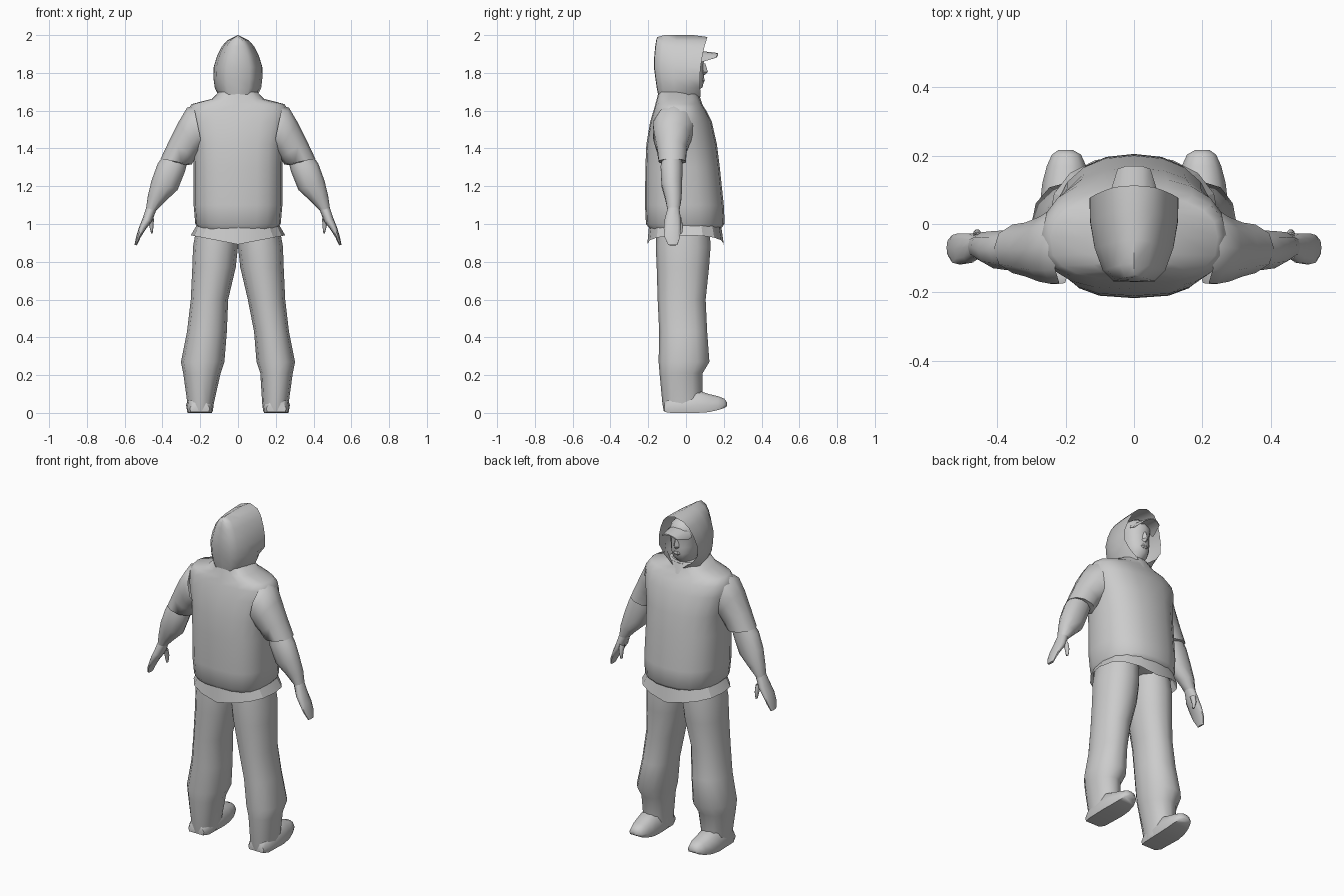
import bpy, bmesh, math
from mathutils import Vector

grey = bpy.data.materials.new("plain_grey")
grey.diffuse_color = (0.6, 0.6, 0.6, 1)


def finish(name, bm, angle=35):
    bmesh.ops.remove_doubles(bm, verts=bm.verts, dist=.0005)
    bmesh.ops.recalc_face_normals(bm, faces=bm.faces)
    me = bpy.data.meshes.new(name)
    bm.to_mesh(me)
    bm.free()
    me.materials.append(grey)
    ob = bpy.data.objects.new(name, me)
    bpy.context.collection.objects.link(ob)
    bpy.ops.object.select_all(action='DESELECT')
    ob.select_set(True)
    bpy.context.view_layer.objects.active = ob
    bpy.ops.object.shade_smooth_by_angle(angle=math.radians(angle))
    return ob


def loft(name, rings, closed=True, caps=(True, True), angle=35):
    bm = bmesh.new()
    vs = [[bm.verts.new(p) for p in r] for r in rings]
    n = len(rings[0])
    for a, b in zip(vs, vs[1:]):
        for i in range(n if closed else n - 1):
            j = (i + 1) % n
            bm.faces.new((a[i], a[j], b[j], b[i]))
    if caps[0]:
        bm.faces.new(vs[0])
    if caps[1]:
        bm.faces.new(vs[-1])
    return finish(name, bm, angle)


def ring(a, b, y0, y1, n=10, power=2.4, back=None):
    """Rounded section whose width runs a -> b in the xz plane, depth y0 -> y1."""
    a, b = Vector((a[0], 0, a[1])), Vector((b[0], 0, b[1]))
    mid, half, pts = (a + b) / 2, (b - a) / 2, []
    for i in range(n):
        t = 2 * math.pi * i / n
        c, s = math.cos(t), math.sin(t)
        p = back if back and s < -1e-6 else power
        u = math.copysign(abs(c) ** (2 / p), c)
        v = math.copysign(abs(s) ** (2 / p), s)
        pts.append(mid + half * u + Vector((0, (y0 + y1) / 2 + v * (y1 - y0) / 2, 0)))
    return pts


# Shirt body, squarer at the back: z, half width, back, front
body = [(0.965, .20, -.185, .175), (1.0, .226, -.212, .205), (1.1, .235, -.217, .2),
        (1.3, .235, -.215, .179), (1.42, .24, -.21, .164), (1.54, .268, -.19, .137),
        (1.60, .27, -.172, .107), (1.635, .245, -.162, .085), (1.662, .14, -.155, .075),
        (1.70, .10, -.145, .06)]
loft("shirt", [ring((-w, z), (w, z), y0, y1, 20, 2.3, 2.8) for z, w, y0, y1 in body], angle=50)

# Flared hem, dipping at the middle of front and back
top = ring((-.215, 1.0), (.215, 1.0), -.195, .185, 16)
low = ring((-.25, .94), (.25, .94), -.205, .2, 16)
for p in low:
    p.z -= .048 * (1 - abs(p.x) / .25)
loft("shirt_hem", [top, low], caps=(False, False), angle=25)

# Hood shell, open to the +y side and gathered under the chin:
# z, half width, back, front, width of the opening
hood = [(1.672, .10, -.145, .078, .3), (1.72, .124, -.155, .075, .75),
        (1.77, .13, -.162, .073, 1), (1.83, .129, -.17, .077, 1),
        (1.89, .111, -.168, .087, 1), (1.94, .086, -.163, .098, 1),
        (1.972, .057, -.158, .108, 1), (1.99, 0, -.152, .113, 1)]
shape = [(1, 1), (.99, .72), (.89, .4), (.71, .14), (.47, .01), (0, 0)]
rows = []
for z, w, y0, y1, gap in hood:
    half = [(w * u * (gap if v == 1 else 1), y0 + (y1 - y0) * v,
             z + (.01 if z > 1.98 and .1 < v < .9 else 0)) for u, v in shape]
    rows.append(half + [(-x, y, k) for x, y, k in half[-2::-1]])
loft("hood", rows, closed=False, caps=(False, False), angle=60)

# Collar closing the hood below the chin
loft("collar", [ring((-.13, 1.63), (.13, 1.63), -.15, .088, 12),
                ring((-.095, 1.69), (.095, 1.69), -.14, .068, 12)], caps=(False, True), angle=50)

# Head with chin and brow: z, half width, front
head = [(1.69, .052, .055), (1.705, .05, .065), (1.725, .06, .088), (1.76, .072, .095),
        (1.80, .076, .095), (1.85, .078, .093), (1.88, .08, .1), (1.92, .07, .09),
        (1.95, .035, .05)]
loft("head", [ring((-w, z), (w, z), -.08, y, 12, 2.1) for z, w, y in head],
     caps=(False, True), angle=55)
loft("nose", [ring((-w, z), (w, z), .07, y, 4, 2)
              for z, w, y in [(1.79, .016, .1), (1.805, .018, .116), (1.85, .008, .102)]])
loft("lips", [ring((-w, z), (w, z), .07, y, 6, 2)
              for z, w, y in [(1.75, .015, .096), (1.76, .025, .102), (1.772, .02, .098)]])

# Cap brim, arched across its width
brim = []
for i in range(7):
    u = i / 3 - 1
    x, drop = .08 * u, .04 * u * u
    front = .085 + .085 * (1 - u ** 4) ** .5
    brim.append([(x, .06, 1.918 - drop), (x * .9, front, 1.905 - drop),
                 (x * .9, front, 1.898 - drop), (x, .06, 1.905 - drop)])
loft("cap_brim", brim)

# Arm sections: outer x, z, inner x, z, y range
sleeve = [(.235, 1.628, .185, 1.39, -.178, .055), (.27, 1.615, .195, 1.38, -.18, .046),
          (.315, 1.54, .205, 1.37, -.173, .025), (.365, 1.44, .225, 1.35, -.157, .008),
          (.41, 1.345, .245, 1.315, -.147, .002), (.37, 1.345, .29, 1.31, -.115, -.03)]
forearm = [(.375, 1.39, .265, 1.34, -.12, -.02), (.425, 1.32, .28, 1.28, -.137, -.016),
           (.458, 1.23, .32, 1.18, -.132, -.018), (.477, 1.15, .385, 1.12, -.112, -.022),
           (.487, 1.08, .43, 1.075, -.1, -.032)]
hand = [(.485, 1.09, .43, 1.08, -.098, -.034), (.505, 1.03, .455, 1.015, -.115, -.025),
        (.525, .98, .49, .97, -.12, -.025), (.54, .93, .515, .93, -.115, -.03),
        (.548, .89, .535, .887, -.095, -.045)]
thumb = [(.475, 1.04, .445, 1.03, -.06, -.025), (.47, .99, .447, .99, -.045, -.015),
         (.46, .95, .452, .95, -.04, -.02)]
# Leg sections: z, outer x, inner x, back, front
leg = [(.98, .22, .0, -.155, .125), (.88, .238, .0, -.16, .13), (.77, .242, .012, -.155, .122),
       (.6, .25, .052, -.15, .104), (.43, .27, .072, -.142, .112), (.27, .302, .085, -.145, .124),
       (.21, .29, .105, -.14, .088), (.05, .268, .128, -.125, .085), (.01, .265, .133, -.118, .08)]
# Shoe sections: y, inner x, outer x, bottom, top
shoe = [(-.115, .15, .255, .005, .06), (-.08, .135, .27, 0, .1), (.06, .13, .275, 0, .12),
        (.12, .132, .268, .004, .10), (.17, .14, .255, .015, .088), (.203, .155, .24, .026, .075),
        (.217, .18, .22, .036, .055)]

for side, s in (("left", -1), ("right", 1)):
    for part, table in (("sleeve", sleeve), ("forearm", forearm), ("hand", hand), ("thumb", thumb)):
        loft(f"{side}_{part}", [ring((s * a, b), (s * c, d), y0, y1, 10, 2.15)
                                for a, b, c, d, y0, y1 in table],
             caps=(False, part != "forearm"), angle=60)
    # The two trouser legs differ slightly along the inner shin
    loft(f"{side}_trouser_leg",
         [ring((s * a, z), (s * (b + (s * .013 if .2 < z < .5 else 0)), z), y0, y1, 12, 2.15)
          for z, a, b, y0, y1 in leg], caps=(False, False), angle=50)
    rows = []
    for y, a, b, z0, z1 in shoe:
        m, h = (a + b) / 2, (b - a) / 2
        prof = [(-.9, 0), (.9, 0), (1, .35), (.7, .85), (.25, 1), (-.25, 1), (-.7, .85), (-1, .35)]
        rows.append([(s * (m + h * u), y, z0 + (z1 - z0) * v) for u, v in prof])
    loft(f"{side}_shoe", rows, angle=55)
